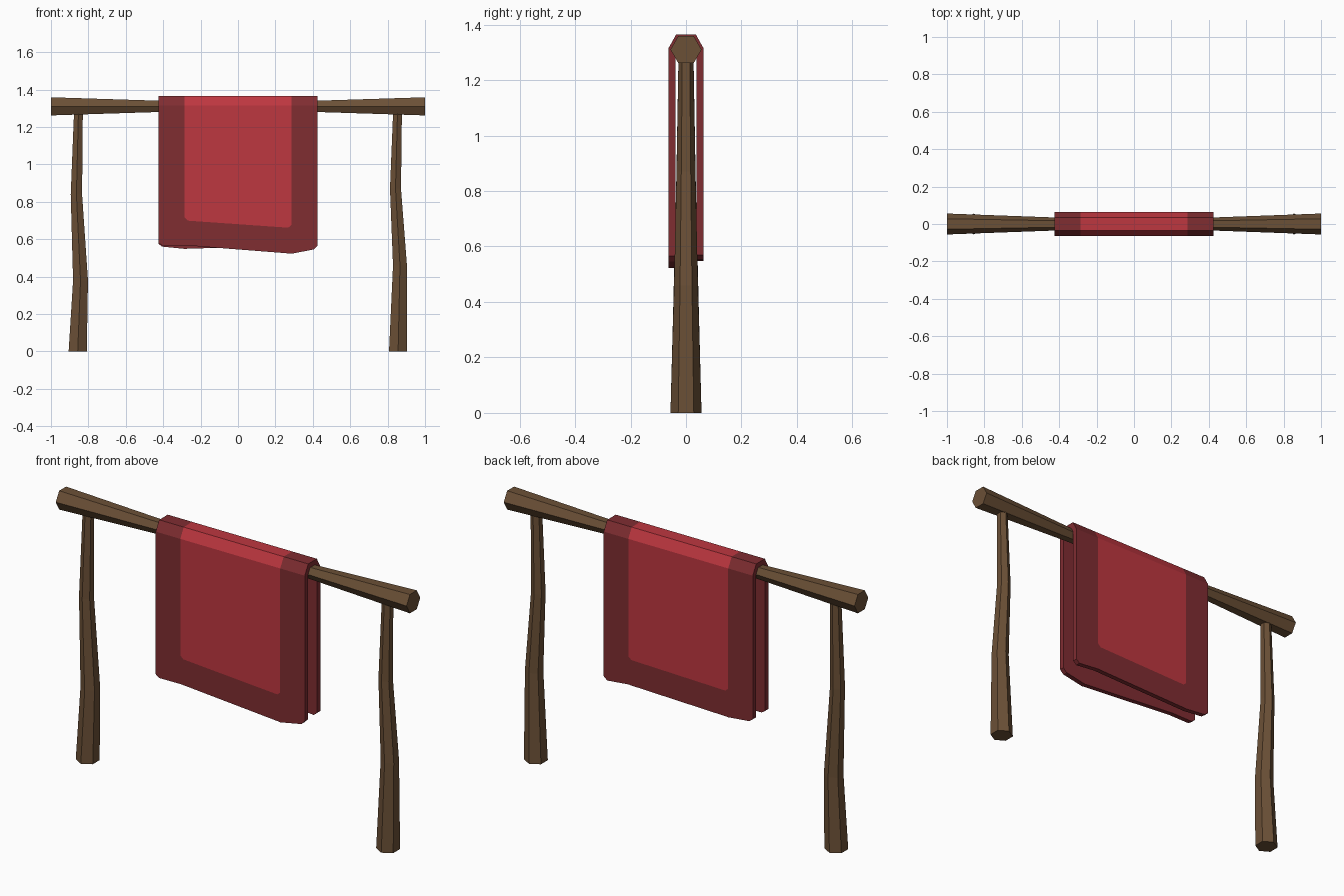
import bpy, bmesh, math
from mathutils import Vector

if "Cube" in bpy.data.objects:
    bpy.data.objects.remove(bpy.data.objects["Cube"])


def material(name, rgb):
    m = bpy.data.materials.new(name)
    m.diffuse_color = (*rgb, 1)
    m.use_nodes = True
    m.node_tree.nodes["Principled BSDF"].inputs["Base Color"].default_value = m.diffuse_color
    return m


WOOD = material("brown wood", (0.147, 0.080, 0.037))
RED = material("bright red", (0.515, 0.038, 0.051))
DARK = material("dark red", (0.215, 0.026, 0.031))


def finish(bm, name, mats):
    me = bpy.data.meshes.new(name)
    bm.to_mesh(me)
    bm.free()
    for m in mats:
        me.materials.append(m)
    ob = bpy.data.objects.new(name, me)
    bpy.context.collection.objects.link(ob)
    return ob


def hex_log(name, rings, side):
    """Six-sided log through (centre, radius) rings; corners point along y."""
    bm = bmesh.new()
    loops = []
    for c, r in rings:
        loops.append([bm.verts.new(Vector(c) + r * (Vector((0, 1, 0)) * math.cos(a) + side * math.sin(a)))
                      for a in (k * math.pi / 3 for k in range(6))])
    for a, b in zip(loops, loops[1:]):
        for k in range(6):
            n = (k + 1) % 6
            bm.faces.new((a[k], a[n], b[n], b[k]))
    bm.faces.new(loops[0])
    bm.faces.new(loops[-1])
    bmesh.ops.recalc_face_normals(bm, faces=bm.faces)
    return finish(bm, name, [WOOD])


# Crossbar, thinner in the middle
hex_log("crossbar", [((x, 0, 1.31), r) for x, r in
                     ((-1, 0.056), (-0.4, 0.034), (0.4, 0.034), (1, 0.056))], Vector((0, 0, 1)))

# Crooked posts: (x, z, radius)
posts = {
    "left_post": [(-0.857, 0, 0.056), (-0.842, 0.38, 0.046), (-0.864, 0.84, 0.035), (-0.853, 1.285, 0.027)],
    "right_post": [(0.856, 0, 0.056), (0.866, 0.46, 0.043), (0.842, 0.87, 0.034), (0.853, 1.285, 0.027)],
}
for name, pts in posts.items():
    hex_log(name, [((x, 0, z), r) for x, z, r in pts], Vector((1, 0, 0)))

# Draped blanket: columns of (x, front hem z, back hem z)
columns = [(-0.425, 0.58, 0.575), (-0.405, 0.566, 0.56), (-0.285, 0.567, 0.548), (-0.268, 0.566, 0.549),
           (0.268, 0.524, 0.564), (0.285, 0.522, 0.565), (0.405, 0.545, 0.553), (0.425, 0.565, 0.57)]
bm = bmesh.new()
grid = []
for x, front, back in columns:
    # lower edge of the bright panel, with small cut corners
    cut = 0.015 if abs(x) > 0.27 else 0
    pf = 0.68 - 0.07 * x + cut
    pb = 0.688 + 0.026 * x + cut
    profile = [(-0.063, front), (-0.063, pf), (-0.063, 1.315), (-0.035, 1.365),
               (0.035, 1.365), (0.063, 1.315), (0.063, pb), (0.063, back)]
    grid.append([bm.verts.new((x, y, z)) for y, z in profile])
for i in range(len(grid) - 1):
    for j in range(7):
        f = bm.faces.new((grid[i][j], grid[i + 1][j], grid[i + 1][j + 1], grid[i][j + 1]))
        # bright centre panel, dark border
        f.material_index = 0 if 2 <= i <= 4 and 1 <= j <= 5 else 1
blanket = finish(bm, "blanket", [RED, DARK])
sol = blanket.modifiers.new("thickness", 'SOLIDIFY')
sol.thickness = 0.025
sol.offset = -1
sol.use_even_offset = True
